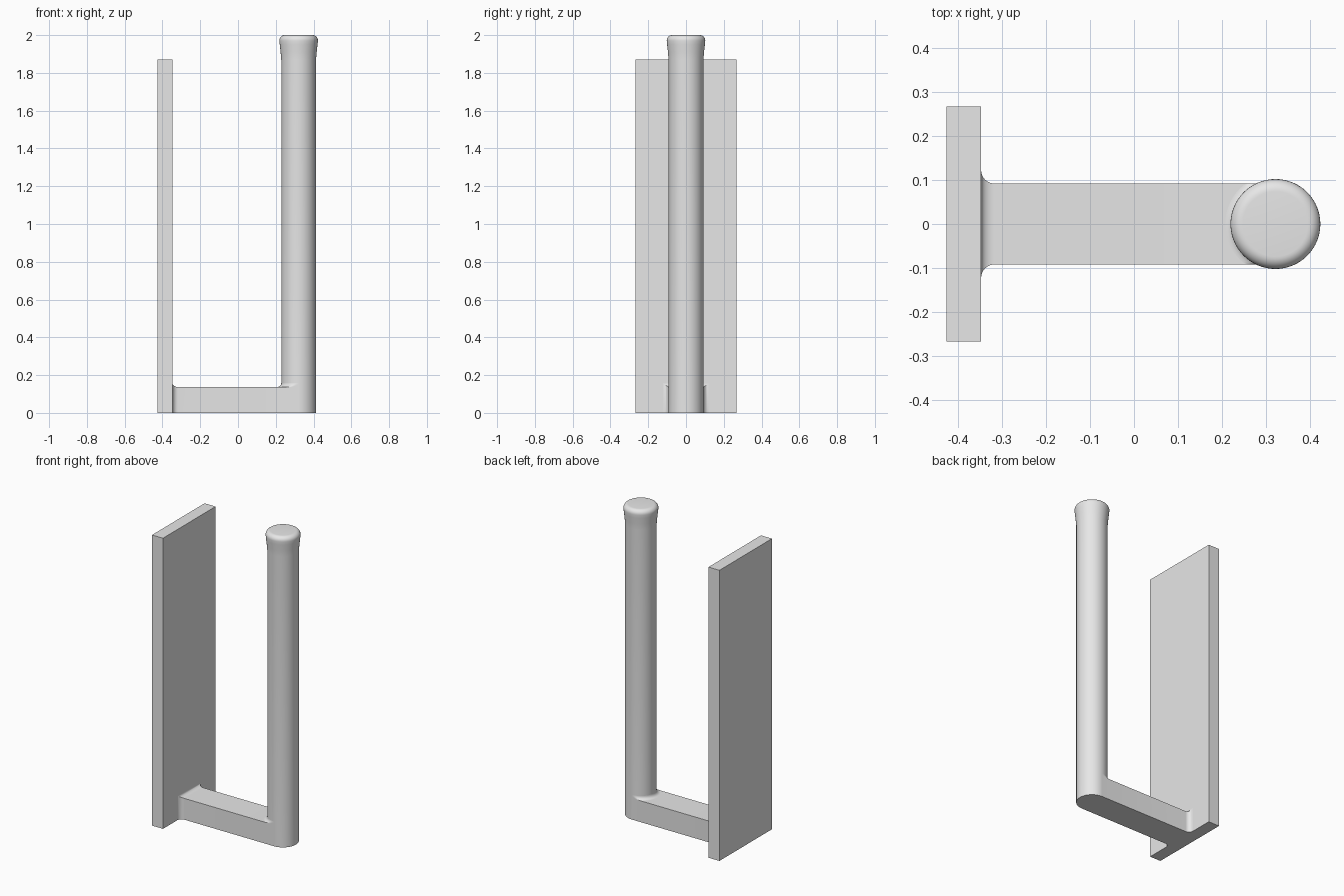
import bpy, bmesh
from math import sin, cos, pi, radians

if "Cube" in bpy.data.objects:
    bpy.data.objects.remove(bpy.data.objects["Cube"], do_unlink=True)

# Single plain grey material
GREY = (0.8, 0.8, 0.8, 1)
mat = bpy.data.materials.new("light grey")
mat.use_nodes = True
mat.diffuse_color = GREY
mat.node_tree.nodes["Principled BSDF"].inputs["Base Color"].default_value = GREY

PLATE_BACK, PLATE_FRONT, PLATE_HALF, PLATE_TOP = -0.425, -0.347, 0.267, 1.87
R, POST_X, ARM_TOP = 0.092, 0.321, 0.137


def finish(bm, name):
    bmesh.ops.remove_doubles(bm, verts=bm.verts, dist=1e-5)
    bmesh.ops.recalc_face_normals(bm, faces=bm.faces)
    me = bpy.data.meshes.new(name)
    bm.to_mesh(me)
    bm.free()
    me.materials.append(mat)
    ob = bpy.data.objects.new(name, me)
    bpy.context.collection.objects.link(ob)
    bpy.ops.object.select_all(action="DESELECT")
    ob.select_set(True)
    bpy.context.view_layer.objects.active = ob
    bpy.ops.object.shade_smooth_by_angle(angle=radians(35))
    return ob


def loft(bm, rows, closed):
    rings = [[bm.verts.new(p) for p in row] for row in rows]
    n = len(rings[0])
    for a, b in zip(rings, rings[1:]):
        for i in range(n if closed else n - 1):
            j = (i + 1) % n
            bm.faces.new((a[i], a[j], b[j], b[i]))
    return rings


# Back plate: square back and base, rounded front side and top edges
bm = bmesh.new()
bmesh.ops.create_cube(bm, size=1)
for v in bm.verts:
    v.co.x = PLATE_FRONT if v.co.x > 0 else PLATE_BACK
    v.co.y *= 2 * PLATE_HALF
    v.co.z = PLATE_TOP if v.co.z > 0 else 0
front = [e for e in bm.edges
         if all(v.co.x == PLATE_FRONT for v in e.verts)
         and any(v.co.z > 0 for v in e.verts)]
bmesh.ops.bevel(bm, geom=front, offset=0.028, segments=8, profile=0.5,
                affect="EDGES")
finish(bm, "back_plate")

# Arm: rectangular bar flaring into the plate with a concave fillet
bm = bmesh.new()
F = 0.03
rows = []
for i in range(9):
    t = i / 8 * pi / 2
    x, d = PLATE_FRONT + F * (1 - cos(t)), F * (1 - sin(t))
    y, z = R + d, ARM_TOP + 0.67 * d
    rows.append([(x, -y, 0), (x, y, 0), (x, y, z), (x, -y, z)])
rows.append([(POST_X, p[1], p[2]) for p in rows[-1]])
rings = loft(bm, rows, True)
bm.faces.new(rings[0])
bm.faces.new(rings[-1])
finish(bm, "arm")

# Post: turned rod with a flared, rounded head
bm = bmesh.new()
profile = [(R, 0), (R, 1.87), (0.0955, 1.91), (0.1, 1.95), (0.102, 1.97)]
for i in range(1, 9):
    t = i / 8 * pi / 2
    profile.append((0.074 + 0.028 * cos(t), 1.972 + 0.028 * sin(t)))
N = 64
rows = [[(POST_X + r * cos(2 * pi * i / N), r * sin(2 * pi * i / N), z)
         for i in range(N)] for r, z in profile]
rings = loft(bm, rows, True)
bm.faces.new(rings[0])
bm.faces.new(rings[-1])
finish(bm, "post")

# Fillet between post and arm top, trimmed to the arm width
bm = bmesh.new()
F = 0.022
rows = []
for k in range(9):
    t = k / 8 * pi / 2
    r, z = R + F * (1 - sin(t)), ARM_TOP + F * (1 - cos(t))
    row = []
    for i in range(33):
        a = pi / 2 + pi * i / 32
        row.append((POST_X + r * cos(a), max(-R, min(R, r * sin(a))), z))
    rows.append(row)
loft(bm, rows, False)
finish(bm, "post_fillet")
